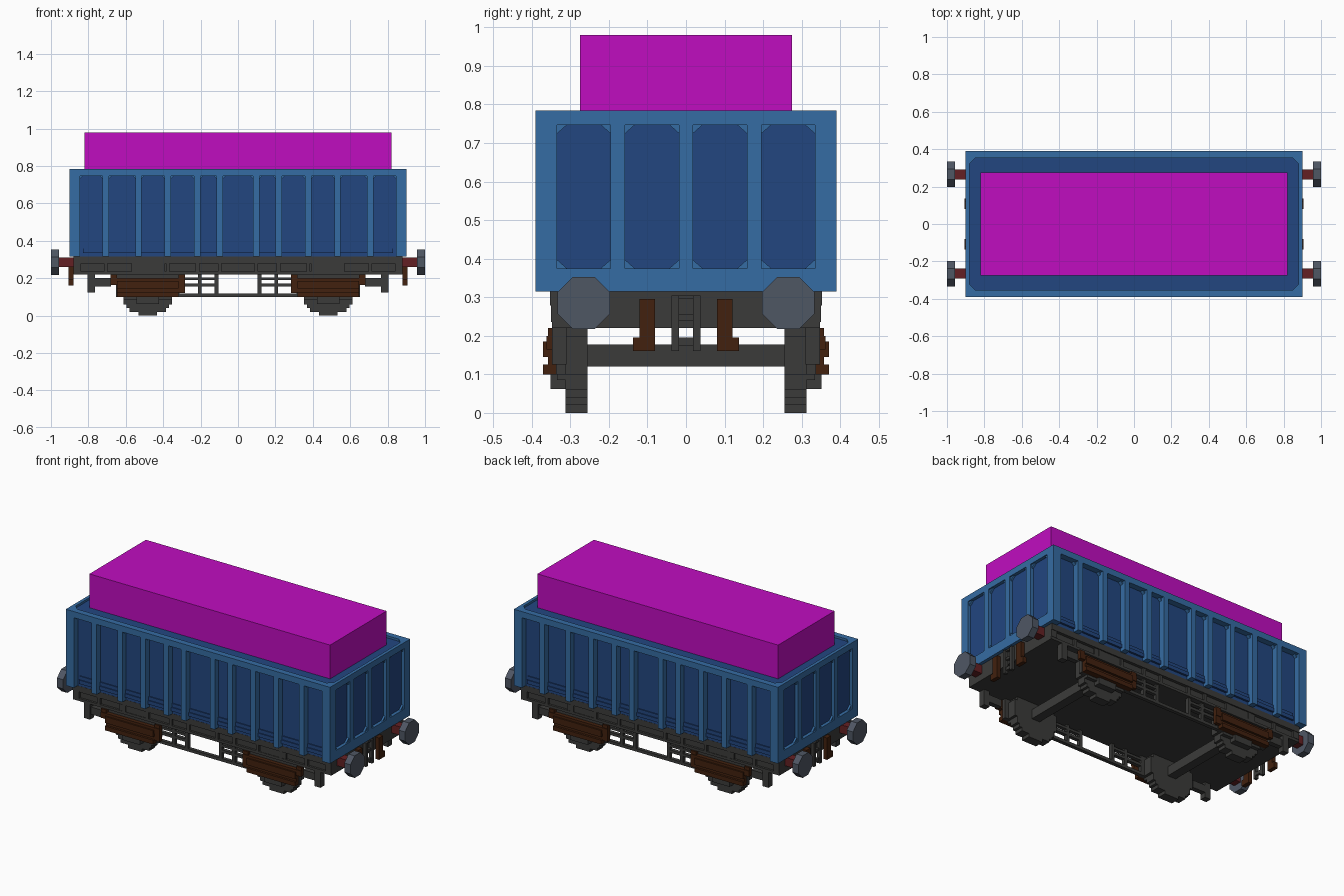
import bpy, bmesh, math
from mathutils import Vector

cube = bpy.data.objects.get("Cube")
if cube:
    bpy.data.objects.remove(cube, do_unlink=True)


def material(name, r, g, b):
    m = bpy.data.materials.new(name)
    m.use_nodes = True
    m.diffuse_color = (r, g, b, 1)
    m.node_tree.nodes["Principled BSDF"].inputs["Base Color"].default_value = (r, g, b, 1)
    return m


LIGHT_BLUE = material("light blue", 0.036, 0.150, 0.366)
DARK_BLUE = material("dark blue", 0.016, 0.061, 0.216)
GREY = material("dark grey", 0.044, 0.044, 0.042)
BROWN = material("rust brown", 0.054, 0.015, 0.0044)
RED = material("dark red", 0.127, 0.0144, 0.0168)
STEEL = material("steel grey", 0.078, 0.095, 0.127)
MAGENTA = material("magenta", 0.530, 0.004, 0.530)


def finish(name, mat, bm):
    bmesh.ops.recalc_face_normals(bm, faces=bm.faces)
    me = bpy.data.meshes.new(name)
    bm.to_mesh(me)
    bm.free()
    me.materials.append(mat)
    ob = bpy.data.objects.new(name, me)
    bpy.context.collection.objects.link(ob)
    return ob


def prism(bm, points, offset):
    """Extrude a flat outline along an offset."""
    rings = [[bm.verts.new(Vector(p) + Vector(o)) for p in points] for o in ((0, 0, 0), offset)]
    bm.faces.new(rings[0])
    bm.faces.new(rings[1][::-1])
    n = len(points)
    for i in range(n):
        j = (i + 1) % n
        bm.faces.new((rings[0][i], rings[0][j], rings[1][j], rings[1][i]))


def boxes(name, mat, items, mx=False, my=False):
    """Join boxes (x0, x1, y0, y1, z0, z1), repeated across x and/or y."""
    bm = bmesh.new()
    for x0, x1, y0, y1, z0, z1 in items:
        for sx in ((1, -1) if mx else (1,)):
            for sy in ((1, -1) if my else (1,)):
                prism(bm, [(sx * x0, sy * y0, z0), (sx * x1, sy * y0, z0),
                           (sx * x1, sy * y1, z0), (sx * x0, sy * y1, z0)], (0, 0, z1 - z0))
    return finish(name, mat, bm)


# Body: dark core with a floor just under the rim
HX, HY, CX, CY = 0.90, 0.39, 0.88, 0.352
Z0, Z1 = 0.315, 0.785
boxes("body_core", DARK_BLUE, [(-CX, CX, -CY, CY, Z0, 0.772)])
# Small dark ledges low on the side panels
boxes("side_ledges", DARK_BLUE, [(-0.83, 0.83, CY, CY + 0.006, 0.335, 0.38),
                                 (-0.83, 0.83, CY, CY + 0.012, 0.335, 0.358)], my=True)
boxes("cargo_block", MAGENTA, [(-0.82, 0.82, -0.275, 0.275, 0.772, 0.98)])

# Rim and corner posts
boxes("rim_sides", LIGHT_BLUE, [(-HX, HX, CY, HY, 0.747, Z1)], my=True)
boxes("rim_ends", LIGHT_BLUE, [(CX, HX, -CY, CY, 0.747, Z1)], mx=True)
boxes("corner_posts", LIGHT_BLUE, [(0.845, HX, CY, HY, Z0, 0.747),
                                   (CX, HX, 0.334, CY, Z0, 0.747)], mx=True, my=True)

# Side ribs
RIBS = (0.098, 0.217, 0.375, 0.532, 0.707)
boxes("side_ribs", LIGHT_BLUE,
      [(x - 0.017, x + 0.017, CY, HY, Z0, 0.747) for x in RIBS], mx=True, my=True)

# End ribs and end bottom bar
boxes("end_ribs", LIGHT_BLUE, [(CX, HX, 0.158, 0.196, 0.375, 0.747),
                               (CX, HX, 0, 0.018, 0.375, 0.747)], mx=True, my=True)
boxes("end_bottom_bars", LIGHT_BLUE, [(CX, HX, -0.334, 0.334, Z0, 0.375)], mx=True)

# Triangular gussets in the panel corners and inside the rim
bm = bmesh.new()
for s in (1, -1):
    for sy in (1, -1):
        for a, b in ((0.018, 0.158), (0.196, 0.334)):
            for y, dy in ((a, 0.025), (b, -0.025)):
                for z, dz in ((0.375, 0.022), (0.747, -0.022)):
                    prism(bm, [(s * CX, sy * y, z), (s * CX, sy * (y + dy), z),
                               (s * CX, sy * y, z + dz)], (s * 0.012, 0, 0))
        prism(bm, [(s * CX, sy * CY, 0.77), (s * (CX - 0.03), sy * CY, 0.77),
                   (s * CX, sy * (CY - 0.03), 0.77)], (0, 0, Z1 - 0.77))
        for x in RIBS + (0.862,):
            for d in (1, -1):
                if x > 0.8 and d > 0:
                    continue
                e = s * (x + d * 0.017)
                prism(bm, [(e, sy * CY, 0.747), (e + s * d * 0.015, sy * CY, 0.747),
                           (e, sy * CY, 0.732)], (0, sy * 0.02, 0))
finish("panel_gussets", LIGHT_BLUE, bm)

# Underframe with flanged solebars
boxes("underframe", GREY, [(-0.88, 0.88, -0.335, 0.335, 0.22, Z0)])
boxes("solebar_flanges", GREY, [(-0.88, 0.88, 0.335, 0.353, 0.278, Z0),
                                (-0.88, 0.88, 0.335, 0.348, 0.22, 0.236)], my=True)
boxes("solebar_plates", GREY, [(0.39, 0.57, 0.335, 0.345, 0.236, 0.278),
                               (0.84, 0.88, 0.335, 0.35, 0.236, 0.278)]
      + [(x - 0.01, x + 0.01, 0.335, 0.348, 0.236, 0.278) for x in RIBS],
      mx=True, my=True)

# Hanging brackets near the ends
boxes("step_brackets", GREY, [(0.765, 0.805, 0.31, 0.348, 0.125, 0.22),
                              (0.68, 0.765, 0.31, 0.34, 0.155, 0.20)], mx=True, my=True)

# Stepped wheels and axles
AX, R, ROWS = 0.483, 0.15, 15
bm = bmesh.new()
h = 2 * R / ROWS
for sx in (1, -1):
    for sy in (1, -1):
        right = []
        for i in range(ROWS):
            zc = (i + 0.5) * h - R
            w = round(math.sqrt(R * R - zc * zc) / 0.0163) * 0.0163
            right += [(w, i * h), (w, (i + 1) * h)]
        # Drop repeated corners where neighbouring rows share a width
        right = [p for k, p in enumerate(right)
                 if not (0 < k < len(right) - 1 and right[k - 1][0] == p[0] == right[k + 1][0])
                 and (k == 0 or p != right[k - 1])]
        outline = right + [(-w, z) for w, z in reversed(right)]
        prism(bm, [(sx * AX + x, sy * 0.256, z) for x, z in outline], (0, sy * 0.057, 0))
finish("wheels", GREY, bm)
boxes("axles", GREY, [(AX - 0.028, AX + 0.028, -0.256, 0.256, 0.12, 0.177)], mx=True)

# Axle guards and axle boxes
boxes("axle_guards", GREY, [(AX - 0.17, AX + 0.17, 0.313, 0.337, 0.10, 0.22),
                            (AX - 0.13, AX + 0.13, 0.313, 0.335, 0.085, 0.10),
                            (AX - 0.06, AX + 0.06, 0.313, 0.352, 0.062, 0.10)],
      mx=True, my=True)

# Stepped leaf springs
boxes("leaf_springs", BROWN, [(AX - 0.20, AX + 0.20, 0.337, 0.362, 0.165, 0.20),
                              (AX - 0.165, AX + 0.165, 0.337, 0.371, 0.145, 0.185),
                              (AX - 0.165, AX + 0.165, 0.337, 0.358, 0.125, 0.145),
                              (AX - 0.165, AX + 0.165, 0.337, 0.371, 0.10, 0.126),
                              (AX - 0.20, AX - 0.165, 0.337, 0.358, 0.12, 0.22),
                              (AX + 0.165, AX + 0.20, 0.337, 0.358, 0.20, 0.22)],
      mx=True, my=True)

# Brake rigging between the wheels
boxes("brake_rigging", GREY, [(0, 0.32, 0.313, 0.335, 0.10, 0.118),
                              (0.105, 0.125, 0.313, 0.335, 0.118, 0.22),
                              (0.195, 0.215, 0.313, 0.335, 0.118, 0.22),
                              (0.125, 0.32, 0.313, 0.335, 0.155, 0.172),
                              (0.125, 0.32, 0.313, 0.335, 0.19, 0.205)], mx=True, my=True)

# Coupling frames and brake hoses on both ends
boxes("coupling_frames", GREY, [(0.88, 0.90, 0.018, 0.038, 0.16, 0.305),
                                (0.88, 0.895, 0, 0.018, 0.175, 0.195),
                                (0.88, 0.895, 0, 0.018, 0.24, 0.255),
                                (0.88, 0.895, 0, 0.018, 0.295, 0.305)], mx=True, my=True)
boxes("brake_hoses", BROWN, [(0.88, 0.905, 0.08, 0.12, 0.16, 0.295),
                             (0.88, 0.905, 0.12, 0.137, 0.16, 0.195)], mx=True, my=True)

# Buffers: red shanks and octagonal steel heads
BY, BZ, BR = 0.265, 0.285, 0.068
boxes("buffer_shanks", RED, [(0.88, 0.96, BY - 0.026, BY + 0.026, BZ - 0.026, BZ + 0.026)],
      mx=True, my=True)
bm = bmesh.new()
for sx in (1, -1):
    for sy in (1, -1):
        ring = [(BR / math.cos(math.pi / 8) * math.cos(math.pi / 8 * (2 * k + 1)),
                 BR / math.cos(math.pi / 8) * math.sin(math.pi / 8 * (2 * k + 1)))
                for k in range(8)]
        prism(bm, [(sx * 0.958, sy * BY + y, BZ + z) for y, z in ring], (sx * 0.042, 0, 0))
finish("buffer_heads", STEEL, bm)
